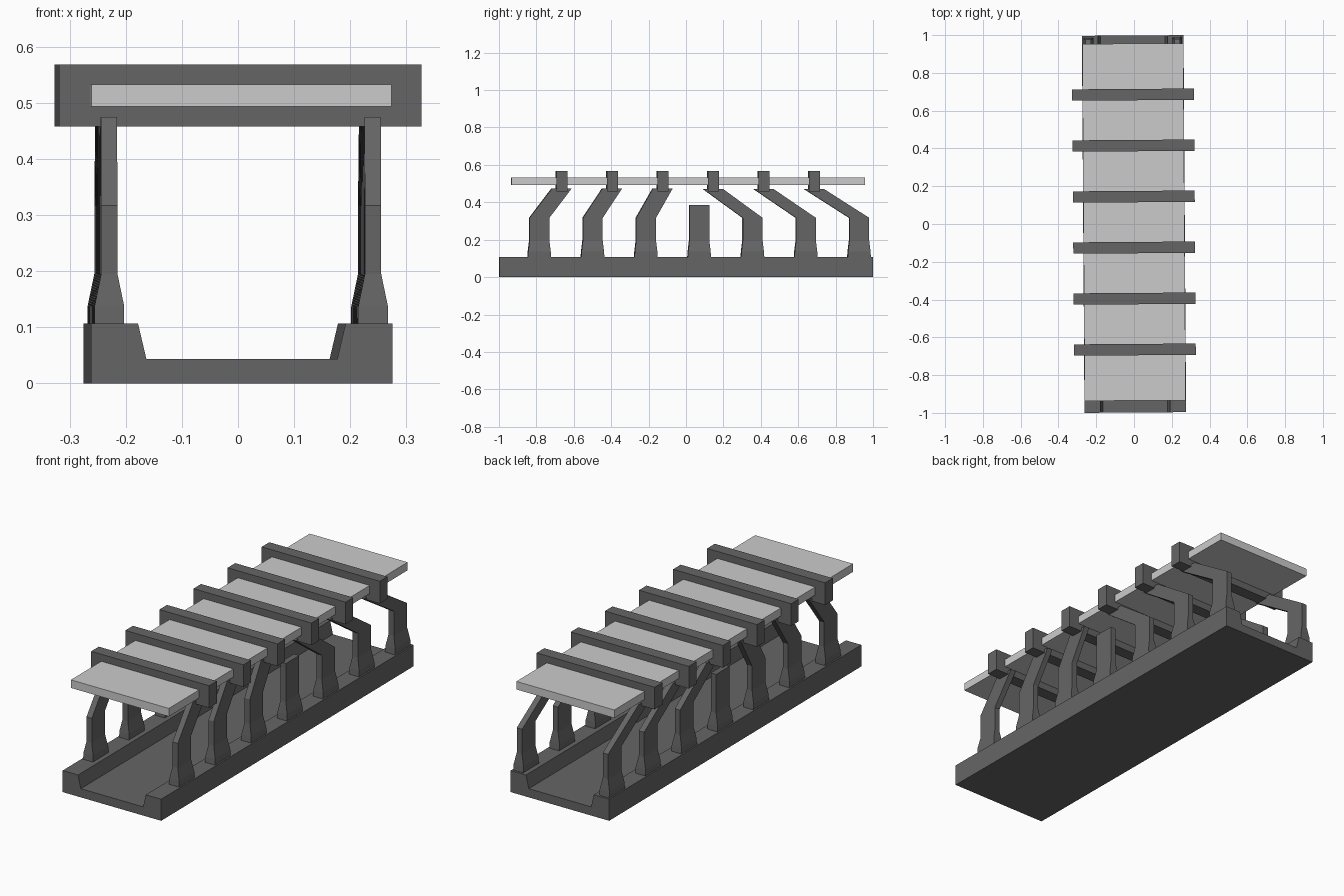
import bpy, bmesh

if "Cube" in bpy.data.objects:
    bpy.data.objects.remove(bpy.data.objects["Cube"])

YAW = 0.0068  # the whole model is turned very slightly


def material(name, v):
    m = bpy.data.materials.new(name)
    m.diffuse_color = (v, v, v, 1)
    m.use_nodes = True
    m.node_tree.nodes["Principled BSDF"].inputs["Base Color"].default_value = m.diffuse_color
    return m


DARK = material("dark_grey", 0.13)
LIGHT = material("light_grey", 0.7)


def loft(name, rings, mat):
    """Closed solid from equal-sized rings of points."""
    bm = bmesh.new()
    loops = [[bm.verts.new(p) for p in r] for r in rings]
    n = len(rings[0])
    for a, b in zip(loops, loops[1:]):
        for i in range(n):
            j = (i + 1) % n
            bm.faces.new((a[i], a[j], b[j], b[i]))
    bm.faces.new(loops[0])
    bm.faces.new(loops[-1])
    bmesh.ops.recalc_face_normals(bm, faces=bm.faces)
    me = bpy.data.meshes.new(name)
    bm.to_mesh(me)
    bm.free()
    me.materials.append(mat)
    ob = bpy.data.objects.new(name, me)
    ob.rotation_euler.z = YAW
    bpy.context.collection.objects.link(ob)
    return ob


def rect(x, y, z, hx, hy):
    return [(x - hx, y - hy, z), (x + hx, y - hy, z),
            (x + hx, y + hy, z), (x - hx, y + hy, z)]


def slab(name, hx, y0, y1, z0, z1, mat):
    y, hy = (y0 + y1) / 2, (y1 - y0) / 2
    return loft(name, [rect(0, y, z, hx, hy) for z in (z0, z1)], mat)


# channel-shaped base
half = [(0.17, 0.043), (0.185, 0.107), (0.269, 0.107), (0.269, 0)]
profile = half + [(-x, z) for x, z in reversed(half)]
loft("base_channel", [[(x, y, z) for x, z in profile] for y in (-0.998, 0.998)], DARK)

# cross bars and the long top plate running through them
bar_y = [-0.665 + 0.27 * i for i in range(6)]
for i, y in enumerate(bar_y):
    slab(f"cross_bar_{i + 1}", 0.3225, y - 0.03, y + 0.03, 0.458, 0.568, DARK)
slab("top_plate", 0.2675, -0.935, 0.955, 0.493, 0.533, LIGHT)

# mirrored posts: three lean back, a short one in the middle, three lean forward
tops = bar_y[:3] + [None] + bar_y[3:]
for i, top in enumerate(tops):
    y, x = -0.785 + 0.285 * i, 0.235
    rings = [rect(x, y, 0.107, 0.0265, 0.062),
             rect(x, y, 0.137, 0.0265, 0.060),
             rect(x, y, 0.195, 0.0145, 0.053)]
    if top is None:
        rings.append(rect(x, y, 0.385, 0.0145, 0.053))
    else:
        rings += [rect(x, y, 0.317, 0.0145, 0.053),
                  rect(x, top, 0.475 if i < 3 else 0.47, 0.0145, 0.053)]
    post = loft(f"post_pair_{i + 1}", rings, DARK)
    post.modifiers.new("mirror", 'MIRROR')
